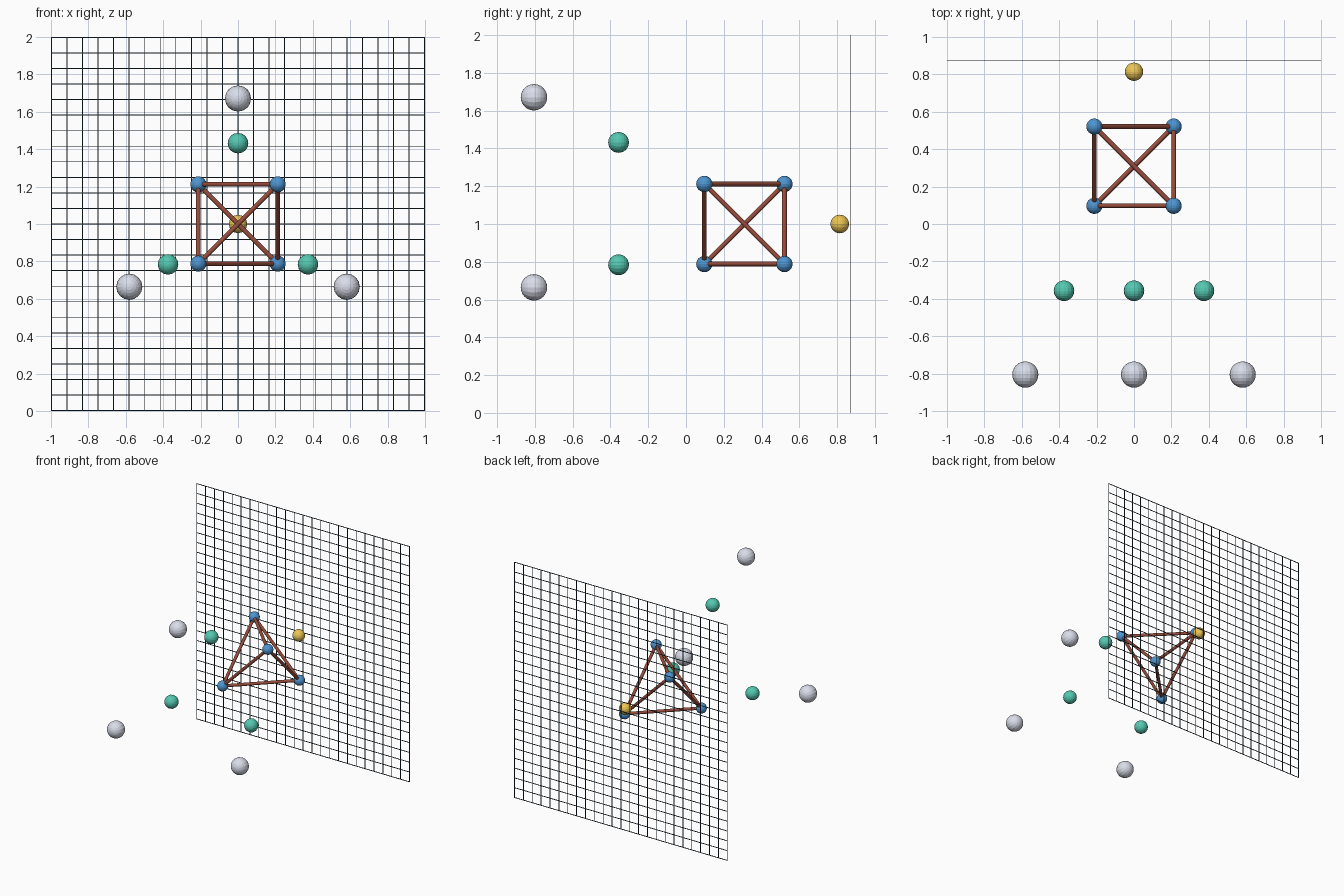
import bpy, bmesh
from math import radians, sin, cos
from itertools import combinations
from mathutils import Vector, Matrix

if "Cube" in bpy.data.objects:
    bpy.data.objects.remove(bpy.data.objects["Cube"])


def material(name, rgb):
    m = bpy.data.materials.new(name)
    m.diffuse_color = (*rgb, 1)
    m.use_nodes = True
    m.node_tree.nodes["Principled BSDF"].inputs["Base Color"].default_value = m.diffuse_color
    return m


BLUE = material("blue", (0.075, 0.30, 0.64))
GREEN = material("green", (0.09, 0.58, 0.44))
GOLD = material("gold", (0.84, 0.56, 0.09))
SILVER = material("silver", (0.70, 0.73, 0.82))
BROWN = material("brown", (0.32, 0.075, 0.045))
DARK = material("dark", (0.02, 0.05, 0.08))


def finish(bm, name, mat):
    mesh = bpy.data.meshes.new(name)
    bm.to_mesh(mesh)
    bm.free()
    mesh.materials.append(mat)
    obj = bpy.data.objects.new(name, mesh)
    bpy.context.collection.objects.link(obj)
    return obj


def ball(name, pos, radius, mat):
    # poles point along y
    bm = bmesh.new()
    bmesh.ops.create_uvsphere(bm, u_segments=16, v_segments=12, radius=radius,
                              matrix=Matrix.Translation(pos) @ Matrix.Rotation(radians(90), 4, 'X'))
    return finish(bm, name, mat)


def rod(name, a, b, radius, mat):
    d = b - a
    bm = bmesh.new()
    rot = d.to_track_quat('Z', 'Y').to_matrix().to_4x4()
    bmesh.ops.create_cone(bm, cap_ends=True, segments=12, radius1=radius, radius2=radius,
                          depth=d.length, matrix=Matrix.Translation((a + b) / 2) @ rot)
    return finish(bm, name, mat)


# tetrahedron frame: alternate corners of a cube
centre, h = Vector((0, 0.309, 1.0)), 0.212
corners = [centre + h * Vector(s) for s in
           ((-1, -1, -1), (-1, 1, 1), (1, -1, 1), (1, 1, -1))]
for i, c in enumerate(corners):
    ball(f"frame_joint_{i + 1}", c, 0.043, BLUE)
for i, (a, b) in enumerate(combinations(corners, 2)):
    rod(f"frame_rod_{i + 1}", a, b, 0.0125, BROWN)

# single ball between the frame and the screen
ball("rear_ball", Vector((0, 0.814, 1.0)), 0.049, GOLD)

# two triangles of balls in front
for name, y, ring, radius, mat in (("middle_ball", -0.357, 0.432, 0.055, GREEN),
                                   ("front_ball", -0.805, 0.671, 0.07, SILVER)):
    for i in range(3):
        t = radians(90 + 120 * i)
        ball(f"{name}_{i + 1}", Vector((ring * cos(t), y, 1.0 + ring * sin(t))), radius, mat)

# screen of 24 x 24 cells made of thin bars
N, T, Y = 24, 0.0045, 0.8725
bm = bmesh.new()
for i in range(N + 1):
    p = (2 - T) * (i / N - 0.5)
    for loc, size in (((p, Y, 1), (T, T, 2)), ((0, Y, 1 + p), (2, T, T))):
        bmesh.ops.create_cube(bm, size=1, matrix=Matrix.Translation(loc) @ Matrix.Diagonal((*size, 1)))
finish(bm, "grid_screen", DARK)
